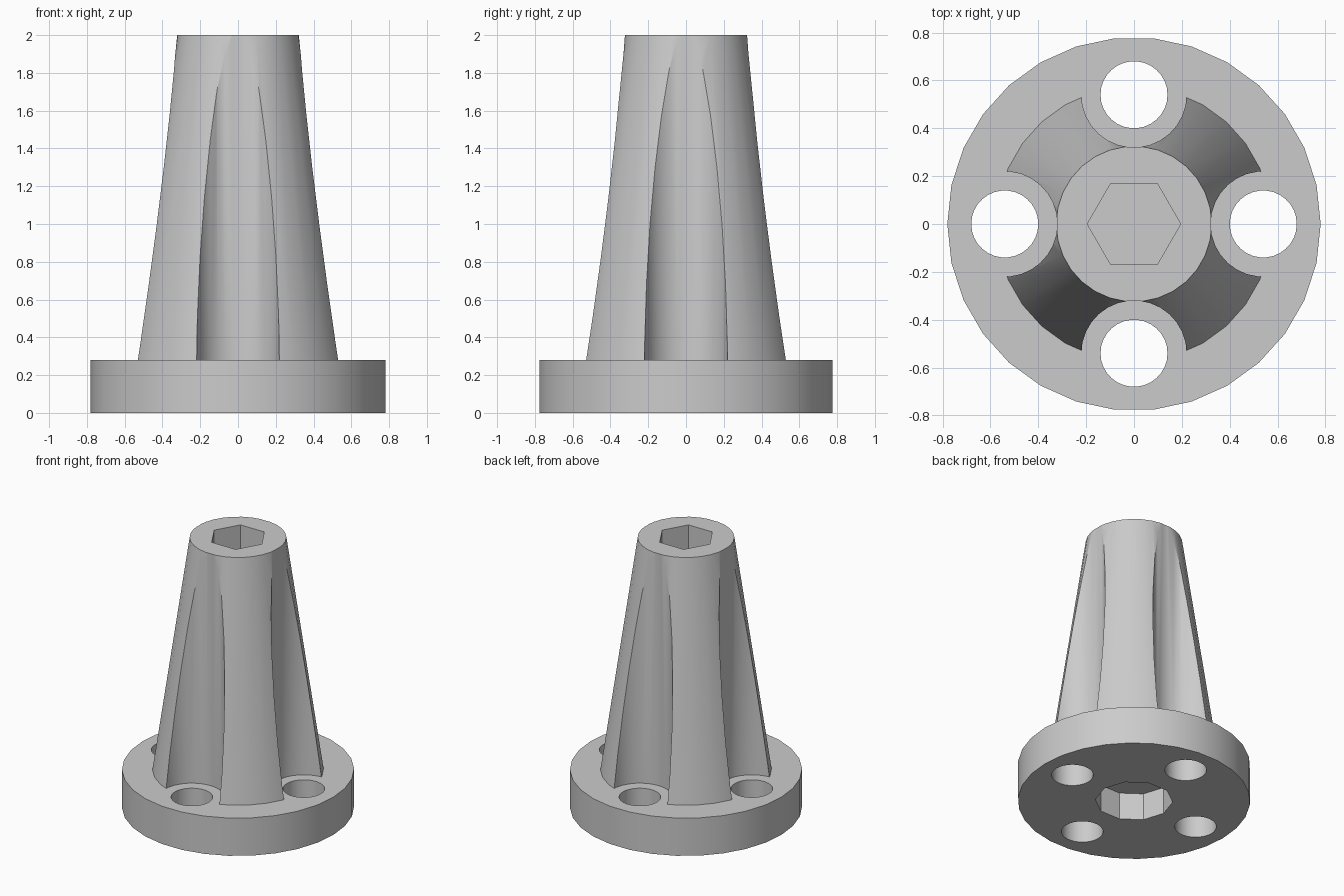
import bpy
from math import cos, sin, pi, radians

cube = bpy.data.objects.get("Cube")
if cube:
    bpy.data.objects.remove(cube, do_unlink=True)

BASE_TOP, TOP = 0.28, 2.0
RING = 0.54                       # distance of the screw holes from the axis

grey = bpy.data.materials.new("plain grey")
grey.use_nodes = True
grey.diffuse_color = (0.6, 0.6, 0.6, 1)
grey.node_tree.nodes["Principled BSDF"].inputs["Base Color"].default_value = (0.6, 0.6, 0.6, 1)


def prism(name, sides, z0, z1, r0, r1=None, x=0, y=0):
    """Upright prism or frustum with its first corner toward +x."""
    r1 = r0 if r1 is None else r1
    verts = [(x + r * cos(2 * pi * i / sides), y + r * sin(2 * pi * i / sides), z)
             for r, z in ((r0, z0), (r1, z1)) for i in range(sides)]
    faces = [tuple(reversed(range(sides))), tuple(range(sides, 2 * sides))]
    for i in range(sides):
        j = (i + 1) % sides
        faces.append((i, j, sides + j, sides + i))
    mesh = bpy.data.meshes.new(name)
    mesh.from_pydata(verts, [], faces)
    mesh.materials.append(grey)
    obj = bpy.data.objects.new(name, mesh)
    bpy.context.collection.objects.link(obj)
    return obj


def carve(obj, cutters):
    """Cut each cutter out of the part, then drop the cutters."""
    for cutter in cutters:
        mod = obj.modifiers.new("cut", 'BOOLEAN')
        mod.operation, mod.solver, mod.object = 'DIFFERENCE', 'EXACT', cutter
        bpy.ops.object.select_all(action='DESELECT')
        bpy.context.view_layer.objects.active = obj
        obj.select_set(True)
        bpy.ops.object.modifier_apply(modifier=mod.name)
        bpy.data.objects.remove(cutter, do_unlink=True)
    bpy.ops.object.shade_smooth_by_angle(angle=radians(30))


def around(name, z0, z1, radius):
    """Four round cutters spaced evenly around the axis."""
    return [prism(name, 30, z0, z1, radius, x=RING * dx, y=RING * dy)
            for dx, dy in ((1, 0), (0, 1), (-1, 0), (0, -1))]


# Round flange with four screw holes and a recess underneath
flange = prism("flange", 30, 0, BASE_TOP, 0.78)
recess = prism("recess_cutter", 10, -0.1, 0.2, 0.26)
carve(flange, around("hole_cutter", -0.1, 0.5, 0.14) + [recess])

# Tapered post with four scallops above the holes and a hexagonal socket
post = prism("tapered_post", 30, BASE_TOP, TOP, 0.575, 0.325)
socket = prism("socket_cutter", 6, 1.5, 2.1, 0.195)
carve(post, around("scallop_cutter", 0.1, 2.1, 0.22) + [socket])
